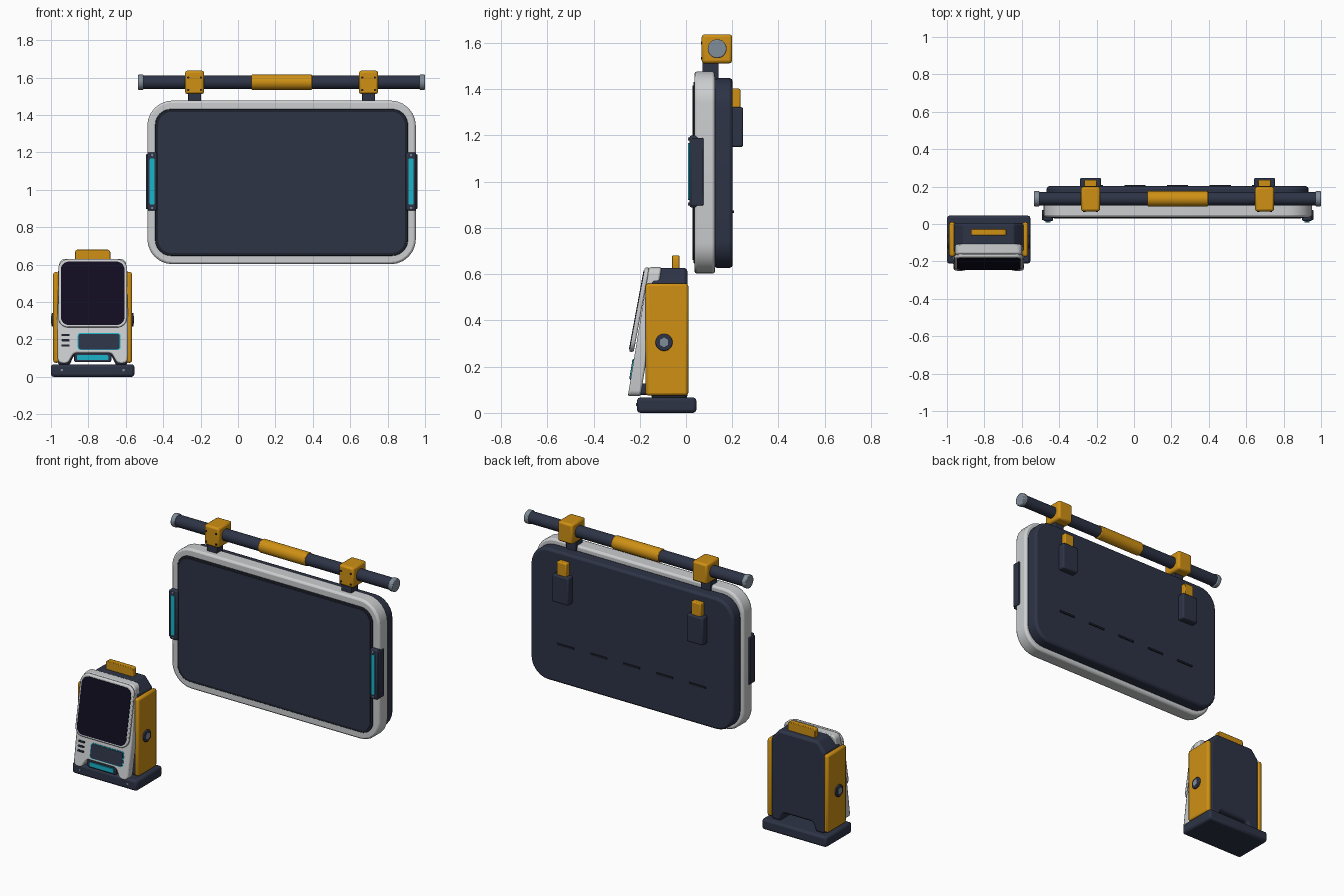
import bpy, bmesh, math
from mathutils import Vector

if "Cube" in bpy.data.objects:
    bpy.data.objects.remove(bpy.data.objects["Cube"])


def material(name, rgb):
    m = bpy.data.materials.new(name)
    m.diffuse_color = (*rgb, 1)
    m.use_nodes = True
    m.node_tree.nodes["Principled BSDF"].inputs["Base Color"].default_value = m.diffuse_color
    return m


NAVY = material("navy", (0.027, 0.034, 0.062))
DARK = material("dark_trim", (0.012, 0.015, 0.024))
GOLD = material("gold", (0.62, 0.28, 0.007))
PALE = material("pale_grey", (0.60, 0.61, 0.62))
STEEL = material("steel", (0.22, 0.27, 0.32))
CYAN = material("cyan", (0.01, 0.46, 0.60))
BLACK = material("display_black", (0.006, 0.004, 0.015))


def finish(name, bm, mat, bevel=0.0):
    bmesh.ops.recalc_face_normals(bm, faces=bm.faces)
    me = bpy.data.meshes.new(name)
    bm.to_mesh(me)
    bm.free()
    me.materials.append(mat)
    ob = bpy.data.objects.new(name, me)
    bpy.context.collection.objects.link(ob)
    bpy.ops.object.select_all(action='DESELECT')
    ob.select_set(True)
    bpy.context.view_layer.objects.active = ob
    bpy.ops.object.shade_smooth_by_angle(angle=math.radians(35))
    if bevel:
        mod = ob.modifiers.new("edge", 'BEVEL')
        mod.width, mod.segments = bevel, 2
        mod.limit_method, mod.angle_limit = 'ANGLE', math.radians(40)
    return ob


def fillet(pts, r, n=6):
    """Round every corner of a polygon with an arc of radius r."""
    out = []
    for i, p in enumerate(pts):
        p = Vector(p)
        a, b = Vector(pts[i - 1]) - p, Vector(pts[(i + 1) % len(pts)]) - p
        half = a.angle(b) / 2
        d = min(r / math.tan(half), a.length * .48, b.length * .48)
        s, e, w = p + a.normalized() * d, p + b.normalized() * d, math.sin(half)
        for k in range(n + 1):
            t = k / n
            c0, c1, c2 = (1 - t) ** 2, 2 * w * t * (1 - t), t * t
            out.append((s * c0 + p * c1 + e * c2) / (c0 + c1 + c2))
    return out


def rect(x0, x1, z0, z1, r):
    pts = [(x0, z0), (x1, z0), (x1, z1), (x0, z1)]
    return fillet(pts, r) if r else [Vector(p) for p in pts]


def plate(name, outline, y0, y1, mat, bevel=0.0, lean=0.0, z_ref=0.0):
    """Extrude an xz outline along y, leaning back with height."""
    bm = bmesh.new()
    rings = [[bm.verts.new((p.x, y + lean * (p.y - z_ref), p.y)) for p in outline]
             for y in (y0, y1)]
    for ring in rings:
        bm.faces.new(ring)
    n = len(outline)
    for i in range(n):
        j = (i + 1) % n
        bm.faces.new((rings[0][i], rings[0][j], rings[1][j], rings[1][i]))
    return finish(name, bm, mat, bevel)


def box(name, x, y, z, mat, bevel=0.0):
    return plate(name, rect(*x, *z, 0), *y, mat, bevel)


def rod(name, a, b, r, mat, bevel=0.0, seg=32):
    a, b = Vector(a), Vector(b)
    bm = bmesh.new()
    bmesh.ops.create_cone(bm, cap_ends=True, segments=seg, radius1=r, radius2=r,
                          depth=(b - a).length)
    m = (b - a).to_track_quat('Z', 'Y').to_matrix().to_4x4()
    m.translation = (a + b) / 2
    bm.transform(m)
    return finish(name, bm, mat, bevel)


# ---- Wall panel ----
SX = 0.233
plate("panel_frame", rect(-.485, .951, .602, 1.477, .135), .036, .126, PALE, .012)
plate("panel_back", rect(-.467, .933, .627, 1.448, .12), .12, .202, NAVY, .014)
plate("screen_rim", rect(-.443, .909, .647, 1.432, .085), .032, .06, DARK, .003)
plate("panel_screen", rect(-.427, .893, .662, 1.417, .072), .029, .05, NAVY)
for i in range(5):
    x = SX + (i - 2) * .228
    box("back_slot", (x - .057, x + .057), (.198, .208), (.864, .876), DARK)

# Hanging rod with sleeve and end caps
RY, RZ = .135, 1.575
rod("hanging_rod", (-.51, RY, RZ), (.98, RY, RZ), .036, NAVY)
rod("rod_sleeve", (.072, RY, RZ), (.395, RY, RZ), .041, GOLD, .005)

for s in (-1, 1):
    # Rod end caps
    rod("rod_cap", (SX + s * .738, RY, RZ), (SX + s * .767, RY, RZ), .041, STEEL, .005)
    # Clamps, posts and clamp bolts
    cx = SX + s * .465
    box("rod_clamp", (cx - .051, cx + .051), (.068, .2), (1.512, 1.637), GOLD, .012)
    box("clamp_post", (cx - .034, cx + .034), (.072, .14), (1.44, 1.52), NAVY, .004)
    for dx in (-.034, .034):
        for z in (1.534, 1.6):
            rod("clamp_bolt", (cx + dx, .064, z), (cx + dx, .075, z), .006, DARK, seg=10)
    # Wall hooks on the back
    box("hook_body", (cx - .056, cx + .056), (.195, .247), (1.15, 1.322), NAVY, .008)
    box("hook_tab", (cx - .033, cx + .033), (.195, .235), (1.31, 1.402), GOLD, .006)
    # Side grips with lit strips
    gx = SX + s * .692
    box("grip", (gx - .027, gx + .027), (.015, .06), (.888, 1.2), NAVY, .01)
    wx = SX + s * .707
    box("grip_wrap", (wx - .019, wx + .019), (.022, .075), (.897, 1.19), NAVY, .004)
    plate("grip_light", rect(gx - .013, gx + .013, .92, 1.168, .008), .009, .02, CYAN)
    for z in (.903, 1.185):
        rod("grip_bolt", (gx, .009, z), (gx, .02, z), .006, STEEL, seg=10)

# ---- Desk unit ----
C = -.777
box("base", (C - .223, C + .223), (-.212, .045), (0, .067), NAVY, .014)


def mirrored(half):
    return [(C + x, z) for x, z in half] + [(C - x, z) for x, z in reversed(half)]


# Body with arched bottom and chamfered shoulders
body = mirrored([(.1, .115), (.125, .06), (.186, .06), (.186, .565), (.135, .627)])
plate("body", fillet(body, .02, 4), -.15, .006, NAVY, .014)

# Leaning front shell with a notch between its feet
LEAN = .164
shell = mirrored([(.1, .128), (.132, .072), (.187, .072), (.19, .3), (.178, .63)])
plate("front_shell", fillet(shell, .03, 5), -.252, -.197, PALE, .008, LEAN, .07)


def on_shell(name, x0, x1, z0, z1, r, lift, mat):
    plate(name, rect(x0, x1, z0, z1, r), -.252 - lift, -.242, mat, 0, LEAN, .07)


# Control display, vents and light bar on the shell
on_shell("control_rim", -.857, -.628, .143, .234, .015, .003, CYAN)
on_shell("control_display", -.852, -.633, .147, .230, .013, .006, NAVY)
for z in (.167, .195, .223):
    on_shell("vent", -.944, -.9, z - .006, z + .006, .005, .003, DARK)
plate("light_bar_mount", rect(C - .1, C + .1, .078, .127, .012), -.235, -.14, NAVY, .004)
plate("light_bar", rect(C - .085, C + .085, .089, .117, .01), -.242, -.23, CYAN)

# Leaning main display with bezel
BL = .186
plate("display_bezel", rect(C - .184, C + .184, .264, .629, .052), -.246, -.226,
      PALE, .006, BL, .264)
plate("main_display", rect(C - .17, C + .17, .277, .616, .042), -.249, -.24,
      BLACK, 0, BL, .264)

for s in (-1, 1):
    # Side panels with round knobs
    xs = sorted((C + s * .18, C + s * .211))
    box("side_panel", xs, (-.175, .01), (.075, .56), GOLD, .012)
    rod("side_knob", (C + s * .2, -.095, .305), (C + s * .219, -.095, .305), .037, NAVY, .004)
    rod("knob_cap", (C + s * .21, -.095, .305), (C + s * .222, -.095, .305), .021,
        STEEL, seg=6)
    # Base bolts
    rod("base_bolt", (C + s * .165, -.217, .036), (C + s * .165, -.2, .036), .007, STEEL, seg=10)

# Carry handle
arch = [(C - .094, .615), (C - .094, .68), (C + .094, .68), (C + .094, .615),
        (C + .076, .615), (C + .076, .661), (C - .076, .661), (C - .076, .615)]
plate("carry_handle", fillet(arch, .014, 3), -.061, -.028, GOLD, .004)
